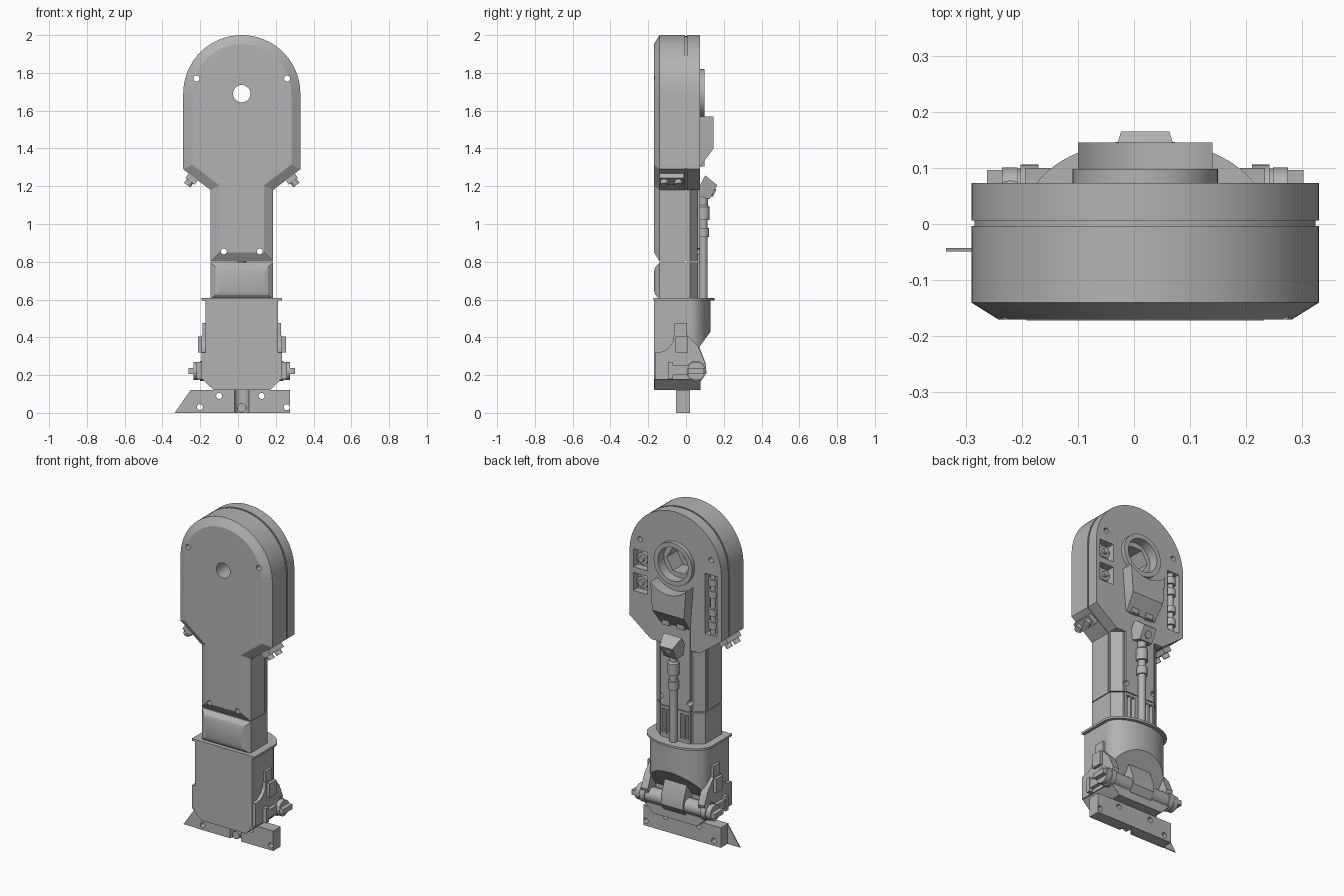
import bpy, bmesh, math
from mathutils import Matrix, Vector

if "Cube" in bpy.data.objects:
    bpy.data.objects.remove(bpy.data.objects["Cube"])

grey = bpy.data.materials.new("plain_grey")
grey.use_nodes = True
COLOUR = (0.45, 0.45, 0.45, 1)
grey.diffuse_color = COLOUR
grey.node_tree.nodes["Principled BSDF"].inputs["Base Color"].default_value = COLOUR

CX = 0.02  # centre line of the body
PLACE = {"x": lambda u, v, d: (CX + d, u, v),
         "y": lambda u, v, d: (CX + u, d, v),
         "z": lambda u, v, d: (CX + u, v, d)}


def loft(name, axis, rings):
    """Skin a list of (outline, depth) rings along an axis and cap both ends."""
    bm = bmesh.new()
    loops = [[bm.verts.new(PLACE[axis](u, v, d)) for u, v in pts] for pts, d in rings]
    n = len(loops[0])
    for a, b in zip(loops, loops[1:]):
        for i in range(n):
            bm.faces.new((a[i], a[(i + 1) % n], b[(i + 1) % n], b[i]))
    bm.faces.new(loops[0])
    bm.faces.new(loops[-1])
    bmesh.ops.recalc_face_normals(bm, faces=bm.faces)
    mesh = bpy.data.meshes.new(name)
    bm.to_mesh(mesh)
    bm.free()
    mesh.materials.append(grey)
    obj = bpy.data.objects.new(name, mesh)
    bpy.context.collection.objects.link(obj)
    return obj


def prism(name, axis, pts, d0, d1):
    return loft(name, axis, [(pts, d0), (pts, d1)])


def rect(u0, u1, v0, v1):
    return [(u0, v0), (u1, v0), (u1, v1), (u0, v1)]


def box(name, x0, x1, y0, y1, z0, z1):
    return prism(name, "y", rect(x0, x1, z0, z1), y0, y1)


def circle(u, v, r, n=32):
    return [(u + r * math.cos(math.tau * i / n), v + r * math.sin(math.tau * i / n)) for i in range(n)]


def cyl(name, axis, u, v, r, d0, d1, n=32):
    return prism(name, axis, circle(u, v, r, n), d0, d1)


def inset(pts, t):
    """Mitred inward offset of a counter-clockwise outline."""
    out = []
    for i, p in enumerate(pts):
        p = Vector(p)
        a = (p - Vector(pts[i - 1])).normalized()
        b = (Vector(pts[(i + 1) % len(pts)]) - p).normalized()
        na, nb = Vector((-a.y, a.x)), Vector((-b.y, b.x))
        out.append(tuple(p + (na + nb) * t / (1 + na.dot(nb))))
    return out


def cut(obj, cutters):
    bpy.context.view_layer.objects.active = obj
    for c in cutters:
        mod = obj.modifiers.new("cut", "BOOLEAN")
        mod.operation, mod.solver, mod.object = "DIFFERENCE", "EXACT", c
        bpy.ops.object.modifier_apply(modifier=mod.name)


def slice_off(obj, co, no):
    bm = bmesh.new()
    bm.from_mesh(obj.data)
    bmesh.ops.bisect_plane(bm, geom=bm.verts[:] + bm.edges[:] + bm.faces[:],
                           plane_co=co, plane_no=no, clear_outer=True)
    bmesh.ops.holes_fill(bm, edges=[e for e in bm.edges if e.is_boundary])
    bm.to_mesh(obj.data)
    bm.free()


def tilt(obj, pivot, angle, axis):
    p = Matrix.Translation(pivot)
    obj.data.transform(p @ Matrix.Rotation(math.radians(angle), 4, axis) @ p.inverted())


# Housing outlines: round head, sloped shoulders, straight neck
arc = [(0.31 * math.cos(math.pi * i / 40), 1.69 + 0.31 * math.sin(math.pi * i / 40)) for i in range(41)]
head = [(-0.165, 1.18), (0.165, 1.18), (0.31, 1.29)] + arc + [(-0.31, 1.29)]
whole = [(-0.165, 0.802), (0.165, 0.802)] + head[1:] + [(-0.165, 1.18)]

front = loft("front_housing", "y", [(inset(whole, 0.048), -0.17), (whole, -0.14), (whole, -0.004)])
core = prism("seam_core", "y", inset(whole, 0.006), -0.006, 0.01)
rear = prism("rear_head_plate", "y", head, 0.006, 0.073)
section = [(-0.165, 0.006), (0.165, 0.006), (0.165, 0.02), (0.112, 0.062), (-0.112, 0.062), (-0.165, 0.02)]
neck = prism("rear_neck", "z", section, 0.802, 1.24)
spine = box("spine", -0.1, 0.1, 0.05, 0.075, 0.802, 1.36)
ring = cyl("hub_ring", "y", 0, 1.69, 0.13, 0.06, 0.098, 48)

# Lower neck block with a pillowed front and vented back
lower = rect(-0.165, 0.165, 0.6, 0.797)
loft("lower_neck_front", "y", [(inset(lower, 0.05), -0.17), (inset(lower, 0.025), -0.162),
                               (lower, -0.14), (lower, 0.006)])
vent = prism("lower_neck_back", "z", section, 0.6, 0.797)
vent_spine = box("lower_spine", -0.1, 0.1, 0.05, 0.075, 0.6, 0.797)

# Cutters: centre bore, screw holes, rear pockets and vents
bore = [cyl("bore", "y", 0, 1.69, 0.046, -0.3, 0.3),
        cyl("hex_bore", "y", 0, 1.69, 0.082, -0.06, 0.3, 6),
        cyl("wide_bore", "y", 0, 1.69, 0.102, 0.04, 0.3)]
screws = [cyl("screw", "y", s * x, z, 0.016, -0.3, 0.3, 16)
          for s in (1, -1) for x, z in ((0.24, 1.77), (0.095, 0.855))]
pockets = [box("pocket", 0.19, 0.285, 0.03, 0.2, z - 0.055, z + 0.055) for z in (1.645, 1.50)]
pockets.append(box("long_pocket", -0.28, -0.2, 0.025, 0.2, 1.31, 1.68))
slots = [box("slot", x - 0.011, x + 0.011, 0.04, 0.2, 0.63, 0.78) for x in (-0.08, -0.048, 0.048, 0.08)]
cut(front, bore + screws)
cut(core, bore + screws)
cut(rear, bore + screws + pockets)
cut(ring, bore)
cut(neck, screws)
cut(spine, screws)
cut(vent, slots)
cut(vent_spine, slots)

# Fittings in the rear pockets
for z in (1.645, 1.50):
    cyl("socket_cup", "y", 0.238, z, 0.036, 0.025, 0.055, 20)
    cyl("socket_pin", "y", 0.238, z, 0.018, 0.05, 0.072, 12)
cyl("slot_rod", "z", -0.24, 0.05, 0.016, 1.31, 1.68, 16)
for z in (1.37, 1.45, 1.56, 1.63):
    cyl("slot_collar", "z", -0.24, 0.05, 0.028, z - 0.02, z + 0.02, 16)

# Shroud under the hub, concave along its top
rim = [(0.17 * math.cos(a), 1.69 + 0.17 * math.sin(a))
       for a in (math.radians(-45 - 90 * i / 16) for i in range(17))]
shroud = prism("hub_shroud", "y", [(-0.1, 1.31), (0.1, 1.31)] + rim, 0.06, 0.145)
slice_off(shroud, (0, 0.145, 1.4), (0, 0.09, -0.065))
for s in (1, -1):
    box("shroud_clip", s * 0.05 - 0.025, s * 0.05 + 0.025, 0.07, 0.098, 1.305, 1.345)
    # Clips on the sloped shoulders
    clip = box("shoulder_clip", 0.22, 0.28, -0.14, -0.01, 1.21, 1.25)
    pins = [cyl("shoulder_pin", "z", 0.25, y, 0.02, 1.185, 1.23, 12) for y in (-0.115, -0.04)]
    for o in [clip] + pins:
        tilt(o, (CX + 0.25, 0, 1.23), -37, "Y")
        o.data.transform(Matrix.Translation((0.012, 0, 0.012)))
        if s < 0:
            o.data.transform(Matrix.Translation((2 * CX, 0, 0)) @ Matrix.Scale(-1, 4, (1, 0, 0)))
            o.data.flip_normals()

# Tilted knuckle and the piston rod below it
knuckle = loft("knuckle", "y", [(rect(-0.062, 0.062, 1.13, 1.25), 0.07),
                                (rect(-0.043, 0.043, 1.15, 1.235), 0.15)])
tilt(knuckle, (CX, 0.1, 1.19), -28, "X")
tilt(cyl("knuckle_pin", "y", 0, 1.19, 0.022, 0.14, 0.158, 16), (CX, 0.1, 1.19), -28, "X")
levels = ((0.6, 0.022), (0.93, 0.022), (0.93, 0.03), (0.98, 0.03), (0.98, 0.022), (1.02, 0.022),
          (1.02, 0.033), (1.09, 0.033), (1.1, 0.024), (1.15, 0.024))
loft("piston_rod", "z", [(circle(0, 0.092, r, 24), z) for z, r in levels])

# Lower casing: flat front, rounded hood with a slanted underside, flange on top


def plan(w, y0, depth):
    back = [(w * math.cos(math.pi * i / 32), 0.02 + depth * math.sin(math.pi * i / 32)) for i in range(33)]
    return [(-w, y0), (w, y0)] + back


hood = prism("rounded_hood", "z", plan(0.193, 0, 0.11), 0.25, 0.6)
slice_off(hood, (0, 0.02, 0.28), (0, 0.15, -0.11))
prism("casing_flange", "z", plan(0.212, -0.172, 0.13), 0.595, 0.608)
prism("casing", "y", [(-0.135, 0.125), (0.135, 0.125), (0.193, 0.18), (0.193, 0.6),
                      (-0.193, 0.6), (-0.193, 0.18)], -0.17, 0.02)
prism("casing_base", "y", [(-0.15, 0.122), (0.15, 0.122), (0.21, 0.18), (-0.21, 0.18)], -0.168, 0.078)

# Side plates, pads and shaft ends, repeated on both sides
side = [(-0.165, 0.178), (0.07, 0.178), (0.1, 0.27), (0.065, 0.35), (0.01, 0.41), (-0.065, 0.41),
        (-0.07, 0.375), (-0.09, 0.345), (-0.12, 0.325), (-0.165, 0.32)]
for s in (1, -1):
    prism("side_plate", "x", side, s * 0.17, s * 0.214)
    prism("side_tab", "x", rect(-0.06, 0.005, 0.4, 0.475), s * 0.18, s * 0.208)
    prism("side_pad", "x", rect(-0.055, 0.01, 0.32, 0.405), s * 0.2, s * 0.233)
    prism("side_bracket", "x", rect(-0.095, -0.07, 0.18, 0.27), s * 0.2, s * 0.24)
    prism("bracket_bar", "x", rect(-0.07, 0.03, 0.2, 0.25), s * 0.2, s * 0.236)
    cyl("shaft_collar", "x", 0.053, 0.222, 0.053, s * 0.19, s * 0.222)
    cyl("shaft_cap", "x", 0.053, 0.222, 0.048, s * 0.228, s * 0.255)
    prism("shaft_key", "x", rect(0.01, 0.096, 0.207, 0.237), s * 0.25, s * 0.282)
cyl("cross_shaft", "x", 0.055, 0.222, 0.044, -0.24, 0.24)
prism("shaft_saddle", "x", [(0, 0.17), (0.08, 0.17), (0.108, 0.21), (0.105, 0.26),
                            (0.07, 0.35), (0, 0.35)], -0.075, 0.075)

# Foot bar with a thin pointed fin, screw holes and a centre groove
foot = box("foot_bar", -0.27, 0.255, -0.053, 0.02, 0, 0.122)
fin = prism("foot_fin", "y", [(-0.355, 0), (-0.26, 0), (-0.26, 0.122), (-0.27, 0.122)], -0.049, -0.043)
holes = [cyl("foot_hole", "y", x, z, 0.016, -0.2, 0.2, 16)
         for x, z in ((-0.222, 0.03), (0.238, 0.03), (-0.12, 0.09), (0.105, 0.09))]
groove = cyl("groove", "z", 0, -0.055, 0.038, -0.1, 0.2)
cut(foot, holes + [groove])
cyl("foot_stud", "y", 0, 0.027, 0.024, -0.05, 0.0, 24)

# Remove cutters, then smooth the curved parts
for o in bore + screws + pockets + slots + holes + [groove]:
    bpy.data.objects.remove(o)
for o in bpy.context.collection.objects:
    if o.type == "MESH":
        bpy.ops.object.select_all(action="DESELECT")
        o.select_set(True)
        bpy.context.view_layer.objects.active = o
        bpy.ops.object.shade_smooth_by_angle(angle=math.radians(20))
